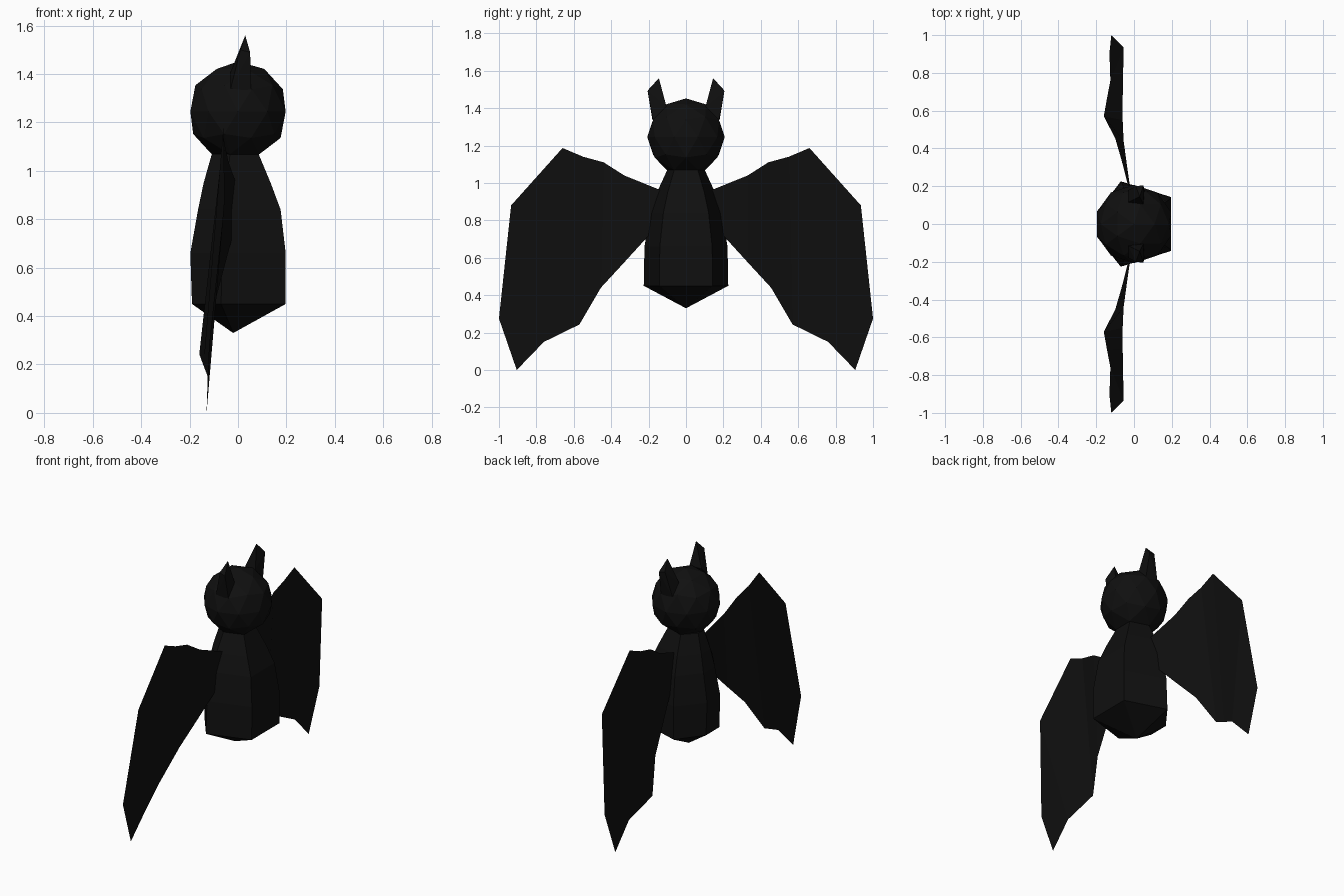
import bpy, bmesh
from mathutils import Vector

if "Cube" in bpy.data.objects:
    bpy.data.objects.remove(bpy.data.objects["Cube"])

black = bpy.data.materials.new("soft_black")
black.diffuse_color = (0.005, 0.005, 0.005, 1)
black.use_nodes = True
black.node_tree.nodes["Principled BSDF"].inputs["Base Color"].default_value = black.diffuse_color


def add_object(name, bm, mirror=False, solid=True):
    if solid:
        bmesh.ops.recalc_face_normals(bm, faces=bm.faces[:])
    mesh = bpy.data.meshes.new(name)
    bm.to_mesh(mesh)
    bm.free()
    mesh.materials.append(black)
    ob = bpy.data.objects.new(name, mesh)
    bpy.context.collection.objects.link(ob)
    if mirror:
        mod = ob.modifiers.new("mirror", 'MIRROR')
        mod.use_axis = (False, True, False)
        mod.use_mirror_merge = False
    return ob


# Head: faceted ball
bm = bmesh.new()
bmesh.ops.create_icosphere(bm, subdivisions=2, radius=0.207)
bmesh.ops.translate(bm, vec=(0, 0, 1.245), verts=bm.verts[:])
add_object("head", bm)

# Body: loft of six-sided rings, widening downwards to a shallow point
# ring = height, front x, side x, side y, back x
rings = [(1.07, 0.085, -0.033, 0.10, -0.108),
         (0.95, 0.135, -0.045, 0.155, -0.142),
         (0.84, 0.176, -0.055, 0.192, -0.165),
         (0.66, 0.197, -0.065, 0.222, -0.197),
         (0.45, 0.197, -0.070, 0.226, -0.190)]
bm = bmesh.new()
loops = []
for z, fx, sx, sy, bx in rings:
    half = [(fx, 0.63 * sy), (sx, sy), (bx, 0.3 * sy)]
    pts = half + [(x, -y) for x, y in reversed(half)]
    loops.append([bm.verts.new((x, y, z)) for x, y in pts])
for a, b in zip(loops, loops[1:]):
    for i in range(6):
        j = (i + 1) % 6
        bm.faces.new((a[i], a[j], b[j], b[i]))
bm.faces.new(loops[0])
tip = bm.verts.new((-0.02, 0, 0.33))
for i in range(6):
    bm.faces.new((loops[-1][i], loops[-1][(i + 1) % 6], tip))
add_object("body", bm)

# Ears: pointed wedges
bm = bmesh.new()
for p in [(0.055, 0.175, 1.33), (0.05, 0.105, 1.41), (-0.03, 0.115, 1.41),
          (-0.03, 0.18, 1.34), (0.03, 0.145, 1.56), (0.05, 0.205, 1.49),
          (0.01, 0.20, 1.50)]:
    bm.verts.new(p)
bmesh.ops.convex_hull(bm, input=bm.verts[:])
add_object("ears", bm, mirror=True)

# Wings: thin folded sheets between a leading and a trailing edge
leading = [(-0.01, 0.12, 0.955), (-0.04, 0.33, 1.04), (-0.055, 0.44, 1.11),
           (-0.06, 0.55, 1.14), (-0.06, 0.66, 1.187), (-0.055, 0.935, 0.88),
           (-0.12, 1.0, 0.275)]
trailing = [(-0.02, 0.18, 0.74), (-0.065, 0.335, 0.57), (-0.10, 0.455, 0.44),
            (-0.16, 0.57, 0.243), (-0.143, 0.665, 0.197), (-0.125, 0.76, 0.15),
            (-0.13, 0.905, 0.0)]
bm = bmesh.new()
top = [bm.verts.new(p) for p in leading]
low = [bm.verts.new(p) for p in trailing]
for i in range(len(top) - 1):
    bm.faces.new((top[i], low[i], low[i + 1], top[i + 1]))
add_object("wings", bm, mirror=True, solid=False)
